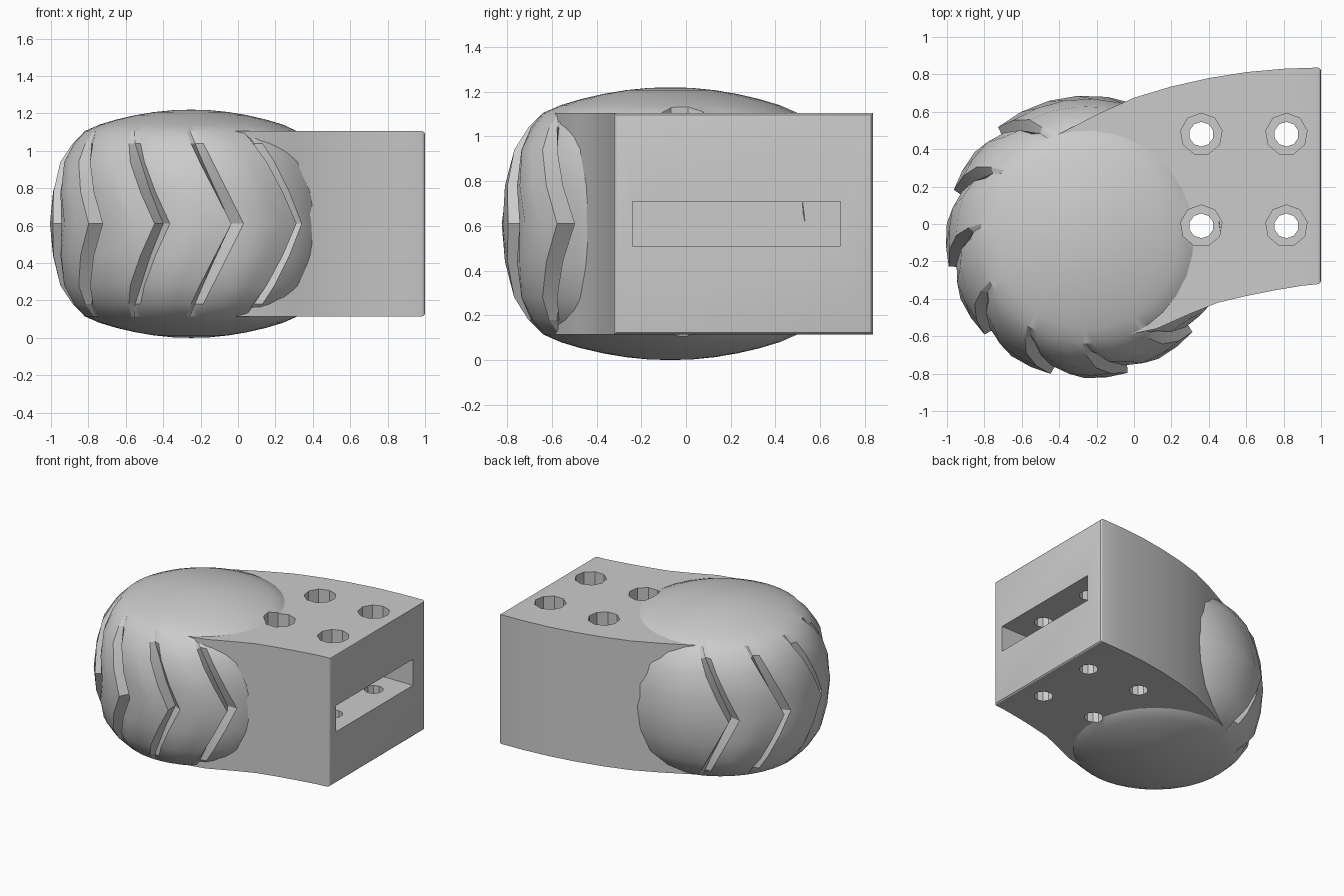
import bpy, bmesh
from math import sin, cos, radians
from mathutils import Matrix, Vector

cube = bpy.data.objects.get("Cube")
if cube:
    bpy.data.objects.remove(cube)

grey = bpy.data.materials.new("plain grey")
grey.use_nodes = True
colour = (0.6, 0.6, 0.6, 1)
grey.diffuse_color = colour
grey.node_tree.nodes["Principled BSDF"].inputs["Base Color"].default_value = colour

MID = 0.61                # height of the mid plane
HALF = 0.495              # half height of the arm
CX, CY = -0.25, -0.07     # axis of the rounded end


def make_object(name, bm):
    bmesh.ops.recalc_face_normals(bm, faces=bm.faces)
    mesh = bpy.data.meshes.new(name)
    bm.to_mesh(mesh)
    bm.free()
    mesh.materials.append(grey)
    ob = bpy.data.objects.new(name, mesh)
    bpy.context.collection.objects.link(ob)
    return ob


def cylinder(name, x, y, low, high, radius, sides):
    bm = bmesh.new()
    bmesh.ops.create_cone(bm, cap_ends=True, segments=sides, radius1=radius,
                          radius2=radius, depth=high - low,
                          matrix=Matrix.Translation((x, y, (low + high) / 2)))
    return make_object(name, bm)


def box(name, low, high):
    low, high = Vector(low), Vector(high)
    bm = bmesh.new()
    bmesh.ops.create_cube(bm, size=1, matrix=Matrix.Translation((low + high) / 2)
                          @ Matrix.Diagonal((*(high - low), 1)))
    return make_object(name, bm)


# Rounded end: columns of (angle, groove depth) around a lathe profile
STEP, FIRST, GROOVES = 31.5, 129, 7
columns = []
for k in range(GROOVES):
    start = FIRST + k * STEP
    columns += [(start, 0), (start + 2, 1), (start + 6, 0.3)]
    if k < GROOVES - 1:
        columns += [(start + 14, 0.03), (start + 23, 0)]
angle = start + 16
while angle < FIRST + 350:
    columns.append((angle, 0))
    angle += 12

# (radius, height from mid plane, groove strength)
upper = [(0.1, 0.607, 0), (0.2, 0.597, 0), (0.3, 0.58, 0), (0.4, 0.557, 0),
         (0.49, 0.53, 0), (0.57, HALF, 0), (0.635, 0.43, 0.3), (0.7, 0.33, 0.9),
         (0.74, 0.17, 1)]
profile = upper + [(0.757, 0, 1)] + [(r, -h, g) for r, h, g in reversed(upper)]

bm = bmesh.new()
rings = []
for r, h, strength in profile:
    lean = 17 * min(abs(h), HALF) / 0.44
    ring = []
    for a, depth in columns:
        rad = r - 0.09 * depth * strength
        t = radians(a - lean)
        ring.append(bm.verts.new((CX + rad * cos(t), CY + rad * sin(t), MID + h)))
    rings.append(ring)
n = len(columns)
for top, low in zip(rings, rings[1:]):
    for i in range(n):
        j = (i + 1) % n
        bm.faces.new((top[i], low[i], low[j], top[j]))
for ring, z in ((rings[0], MID + 0.61), (rings[-1], MID - 0.61)):
    pole = bm.verts.new((CX, CY, z))
    for i in range(n):
        bm.faces.new((ring[i], ring[(i + 1) % n], pole))
treaded_end = make_object("treaded_end", bm)

# Arm: curved outline pulled up into a block, with a softened end
outline = [(1, -0.32), (0.9, -0.33), (0.75, -0.355), (0.6, -0.385), (0.45, -0.42),
           (0.3, -0.48), (0.12, -0.56), (-0.05, -0.595), (-0.5, -0.2), (-0.48, 0.44),
           (-0.2, 0.585), (0, 0.675), (0.2, 0.735), (0.4, 0.78), (0.6, 0.812),
           (0.8, 0.83), (1, 0.837)]
bm = bmesh.new()
base = bm.faces.new([bm.verts.new((x, y, MID - HALF)) for x, y in outline])
grown = bmesh.ops.extrude_face_region(bm, geom=[base])["geom"]
bmesh.ops.translate(bm, vec=(0, 0, 2 * HALF),
                    verts=[v for v in grown if isinstance(v, bmesh.types.BMVert)])
end_edges = [e for e in bm.edges if all(v.co.x > 0.99 for v in e.verts)]
bmesh.ops.bevel(bm, geom=end_edges, offset=0.018, segments=3, profile=0.5,
                affect='EDGES')
arm = make_object("arm", bm)

# Slot in the end and four counterbored bolt holes
cutters = [box("slot_cutter", (0.2, -0.24, 0.51), (1.2, 0.69, 0.71))]
for x in (0.36, 0.815):
    for y in (-0.01, 0.48):
        cutters.append(cylinder("bolt_cutter", x, y, -0.3, 1.6, 0.066, 10))
        cutters.append(cylinder("bolt_head_cutter", x, y, 0.87, 1.5, 0.112, 9))

for ob in (treaded_end, arm):
    bpy.ops.object.select_all(action='DESELECT')
    ob.select_set(True)
    bpy.context.view_layer.objects.active = ob
    for cutter in cutters:
        cutter.hide_render = True
        mod = ob.modifiers.new("cut", 'BOOLEAN')
        mod.operation = 'DIFFERENCE'
        mod.solver = 'EXACT'
        mod.object = cutter
        bpy.ops.object.modifier_apply(modifier=mod.name)
    bpy.ops.object.shade_smooth_by_angle(angle=radians(28))

for cutter in cutters:
    bpy.data.objects.remove(cutter)
